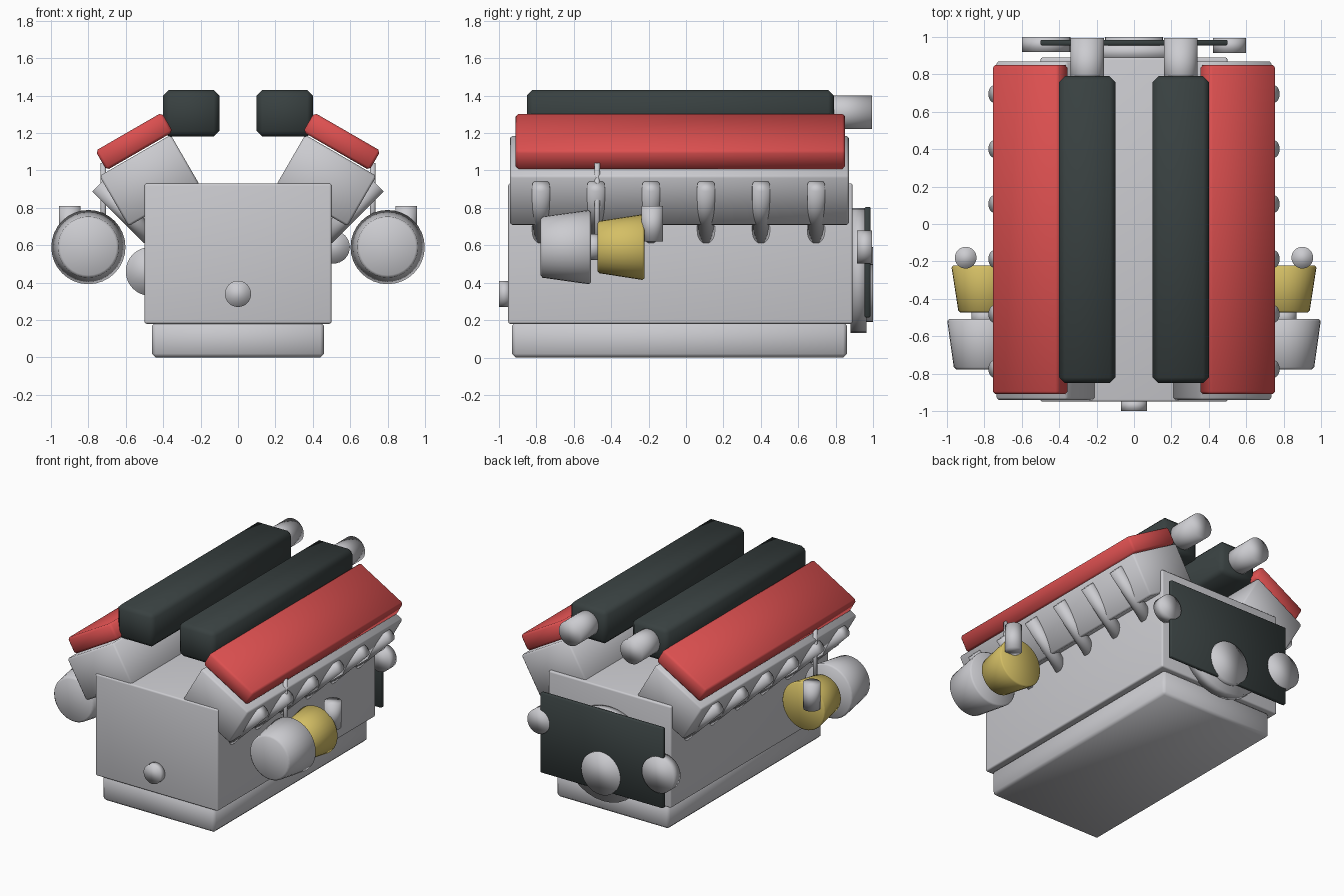
import bpy
from math import radians

if "Cube" in bpy.data.objects:
    bpy.data.objects.remove(bpy.data.objects["Cube"], do_unlink=True)


def material(name, color):
    m = bpy.data.materials.new(name)
    m.use_nodes = True
    m.diffuse_color = (*color, 1)
    m.node_tree.nodes["Principled BSDF"].inputs["Base Color"].default_value = (*color, 1)
    return m


silver = material("silver_metal", (0.60, 0.60, 0.63))
red = material("red_paint", (0.72, 0.08, 0.08))
black = material("dark_plastic", (0.04, 0.052, 0.052))
gold = material("gold_metal", (0.66, 0.52, 0.13))


def finish(name, mat, bevel=0, segments=1):
    ob = bpy.context.object
    ob.name = name
    ob.data.materials.append(mat)
    if bevel:
        mod = ob.modifiers.new("bevel", "BEVEL")
        mod.width = bevel
        mod.segments = segments
    bpy.ops.object.shade_smooth()
    return ob


def box(name, mat, center, size, bevel, tilt=0, segments=1):
    bpy.ops.mesh.primitive_cube_add(size=1, location=center)
    ob = bpy.context.object
    ob.scale = size
    bpy.ops.object.transform_apply(location=False, rotation=False, scale=True)
    ob.rotation_euler.y = radians(tilt)
    return finish(name, mat, bevel, segments)


def tube(name, mat, center, r1, r2, length, rot=(0, 0, 0), bevel=0):
    bpy.ops.mesh.primitive_cone_add(vertices=32, radius1=r1, radius2=r2, depth=length,
                                    location=center, rotation=[radians(a) for a in rot])
    return finish(name, mat, bevel)


def disc(name, mat, x, z, r, y0, y1):
    # cylinder running front to back
    return tube(name, mat, (x, (y0 + y1) / 2, z), r, r, y1 - y0, (-90, 0, 0))


# Block and oil pan
box("engine_block", silver, (0, -0.03, 0.555), (1.0, 1.84, 0.75), 0.012, segments=3)
box("oil_pan", silver, (0, -0.035, 0.095), (0.92, 1.79, 0.19), 0.02)

# Crank nose, flywheel and rear accessory drive
disc("crank_nose", silver, 0, 0.34, 0.07, -1.0, -0.94)
disc("flywheel", silver, 0, 0.465, 0.335, 0.88, 0.965)
box("drive_plate", black, (0, 0.97, 0.51), (1.0, 0.03, 0.59), 0.005)
disc("crank_pulley", silver, 0, 0.345, 0.155, 0.92, 1.0)
disc("right_pulley", silver, -0.47, 0.46, 0.13, 0.92, 1.0)
disc("left_pulley", silver, 0.51, 0.59, 0.088, 0.915, 0.995)

# Both cylinder banks
for side, s in (("left", 1), ("right", -1)):
    box(side + "_cylinder_head", silver, (s * 0.4725, -0.035, 0.946),
        (0.44, 1.81, 0.31), 0.012, 30 * s)
    box(side + "_valve_cover", red, (s * 0.555, -0.03, 1.155),
        (0.41, 1.76, 0.12), 0.015, 30 * s)

    # Intake plenum and its rear pipe
    box(side + "_intake_plenum", black, (s * 0.25, -0.03, 1.305),
        (0.30, 1.64, 0.25), 0.03)
    disc(side + "_intake_pipe", silver, s * 0.25, 1.31, 0.09, 0.70, 0.995)

    # Exhaust runners
    for i in range(6):
        tube(f"{side}_exhaust_runner_{i + 1}", silver,
             (s * 0.6075, -0.775 + 0.294 * i, 0.7825), 0.047, 0.047, 0.39, (0, 45 * s, 0))

    # Turbocharger with outlet and feed line
    tube(side + "_compressor_housing", silver, (s * 0.8, -0.643, 0.59),
         0.162, 0.20, 0.27, (-90, 0, 0), 0.012)
    tube(side + "_turbine_housing", gold, (s * 0.8, -0.348, 0.59),
         0.138, 0.177, 0.25, (-90, 0, 0), 0.01)
    disc(side + "_turbo_shaft", silver, s * 0.8, 0.59, 0.07, -0.55, -0.44)
    tube(side + "_turbo_outlet", silver, (s * 0.9, -0.18, 0.715), 0.058, 0.058, 0.19)
    tube(side + "_feed_line", silver, (s * 0.72, -0.475, 0.82), 0.015, 0.015, 0.44)
